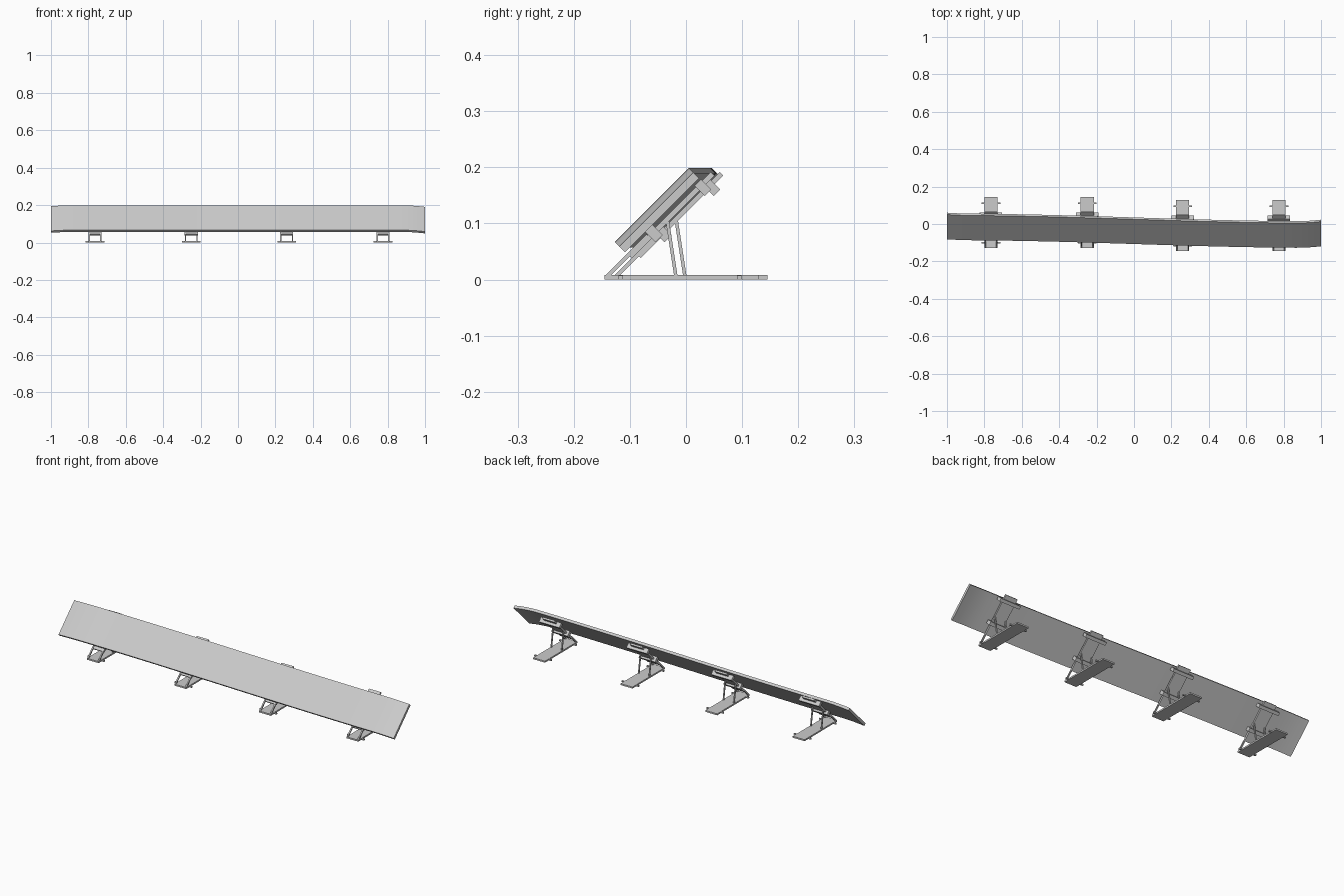
import bpy, bmesh, math
from mathutils import Vector, Matrix

cube = bpy.data.objects.get("Cube")
if cube:
    bpy.data.objects.remove(cube, do_unlink=True)

grey = bpy.data.materials.new("plain grey")
grey.use_nodes = True
COLOUR = (0.6, 0.6, 0.6, 1)
grey.diffuse_color = COLOUR
grey.node_tree.nodes["Principled BSDF"].inputs["Base Color"].default_value = COLOUR

UP = Vector((0, 1, 1)).normalized()      # up the slope
BACK = Vector((0, 1, -1)).normalized()   # away from the sloping face


def add_object(name, bm):
    bmesh.ops.recalc_face_normals(bm, faces=bm.faces)
    mesh = bpy.data.meshes.new(name)
    bm.to_mesh(mesh)
    bm.free()
    mesh.materials.append(grey)
    obj = bpy.data.objects.new(name, mesh)
    bpy.context.collection.objects.link(obj)
    return obj


def box(name, centre, size, tilt=0.0):
    bm = bmesh.new()
    matrix = (Matrix.Translation(centre) @ Matrix.Rotation(tilt, 4, "X")
              @ Matrix.Diagonal((*size, 1)))
    bmesh.ops.create_cube(bm, size=1, matrix=matrix)
    return add_object(name, bm)


def bar(name, x, start, end, width):
    # Square bar between two (y, z) points at one x
    dy, dz = end[0] - start[0], end[1] - start[1]
    centre = (x, (start[0] + end[0]) / 2, (start[1] + end[1]) / 2)
    return box(name, centre, (width, math.hypot(dy, dz), width), math.atan2(dz, dy))


# Long sloping panel, gently swept, with both ends curled back
def panel_section(x):
    curl = 0.012 if x > 0 else 0.007
    curl *= max(0, (abs(x) - 0.86) / 0.14) ** 2
    low = Vector((x, -0.107 - 0.0205 * math.sin(x * math.pi / 2), 0.067)) + BACK * curl
    high = low + UP * 0.187
    return [low, high, high + BACK * 0.014, low + BACK * 0.014]


bm = bmesh.new()
steps = 60
rings = [[bm.verts.new(p) for p in panel_section(-1 + 2 * i / steps)]
         for i in range(steps + 1)]
for a, b in zip(rings, rings[1:]):
    for j in range(4):
        k = (j + 1) % 4
        bm.faces.new((a[j], a[k], b[k], b[j]))
bm.faces.new(rings[0])
bm.faces.new(rings[-1])
panel = add_object("panel", bm)
bpy.context.view_layer.objects.active = panel
panel.select_set(True)
bpy.ops.object.shade_smooth_by_angle(angle=math.radians(30))
panel.select_set(False)

# Four folding stands
SLOPE = math.radians(45)
for n, x in enumerate((-0.765, -0.25, 0.26, 0.775), 1):
    y = 0.008 if x < 0 else -0.008
    tag = f"_{n}"

    # Ground plate with side pegs
    box("base_plate" + tag, (x, y, 0.004), (0.07, 0.274, 0.008))
    for label, py in (("front", -0.108), ("rear", 0.103)):
        box(f"{label}_base_peg{tag}", (x, y + py, 0.004), (0.1, 0.008, 0.007))

    # Sloping plate behind the panel, with its cross members
    box("back_plate" + tag, (x, y - 0.018, 0.115), (0.07, 0.208, 0.009), SLOPE)
    box("lower_cross_member" + tag, (x, y - 0.05, 0.083), (0.096, 0.018, 0.028), SLOPE)
    box("upper_cross_member" + tag, (x, y + 0.038, 0.164), (0.12, 0.016, 0.026), SLOPE)

    # Front struts and rear legs in pairs
    for side, dx in (("left", 0.031), ("right", -0.031)):
        bar(f"{side}_front_strut{tag}", x + dx,
            (y - 0.132, 0.006), (y - 0.06, 0.078), 0.007)
        bar(f"{side}_rear_leg{tag}", x + dx,
            (y - 0.01, 0.006), (y - 0.026, 0.11), 0.006)
